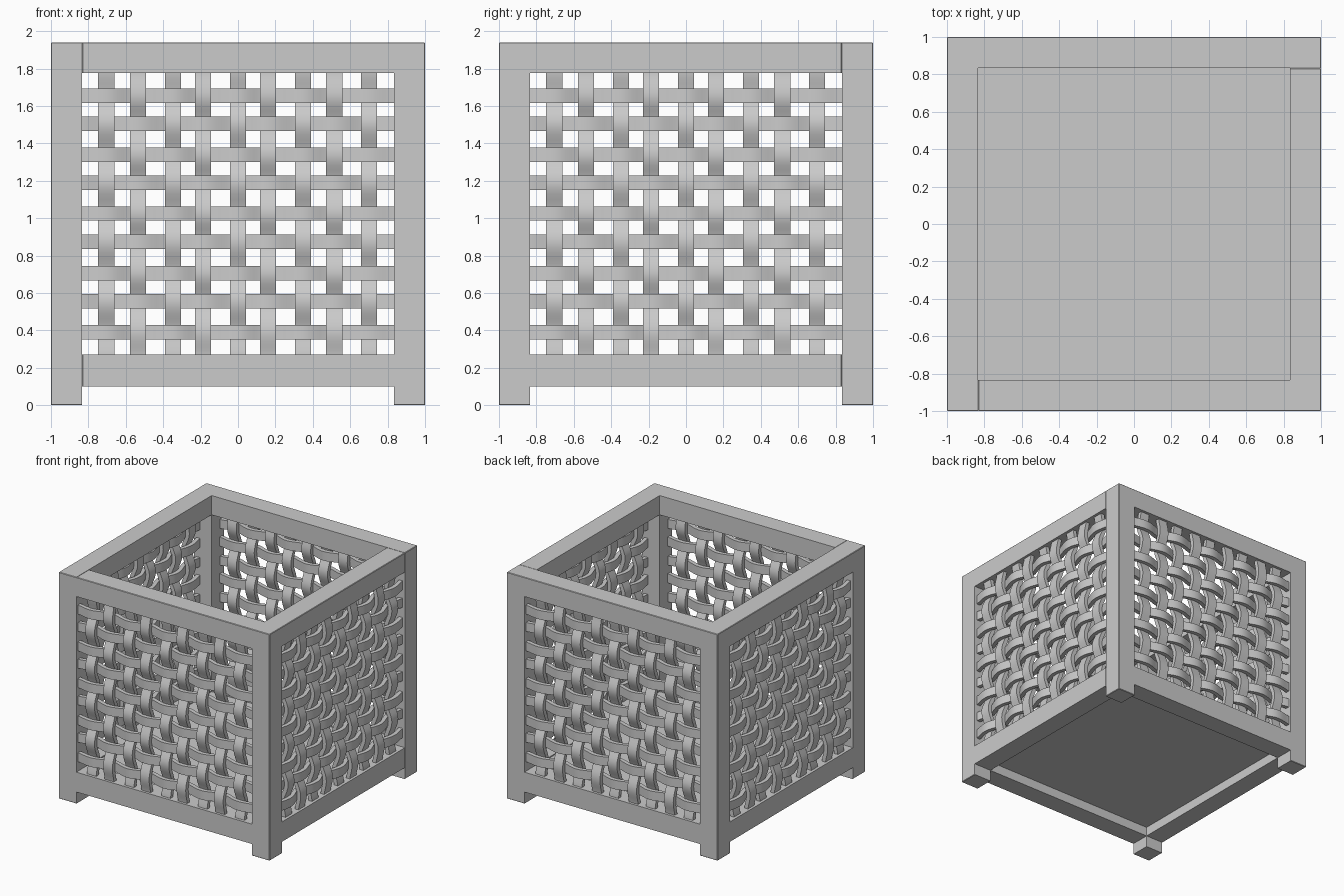
import bpy, bmesh, math
from mathutils import Matrix, Vector

cube = bpy.data.objects.get("Cube")
if cube:
    bpy.data.objects.remove(cube, do_unlink=True)

grey = bpy.data.materials.new("plain_grey")
grey.use_nodes = True
grey.diffuse_color = (0.6, 0.6, 0.6, 1)
grey.node_tree.nodes["Principled BSDF"].inputs["Base Color"].default_value = (0.6, 0.6, 0.6, 1)

INNER = 0.833
PLAN = [-1, -INNER, INNER, 1]           # plan grid: wall, inside, wall
LEVELS = [0, 0.1, 0.27, 1.775, 1.94]    # feet, lower rail, opening, upper rail
RAILS = (1, 3)


def add_object(name, bm, smooth=False):
    bmesh.ops.recalc_face_normals(bm, faces=bm.faces[:])
    mesh = bpy.data.meshes.new(name)
    bm.to_mesh(mesh)
    bm.free()
    mesh.materials.append(grey)
    obj = bpy.data.objects.new(name, mesh)
    bpy.context.collection.objects.link(obj)
    if smooth:
        bpy.ops.object.select_all(action='DESELECT')
        bpy.context.view_layer.objects.active = obj
        obj.select_set(True)
        bpy.ops.object.shade_smooth_by_angle(angle=math.radians(40))
    return obj


def frame(name, walls, posts):
    """Fuse grid cells into one timber frame; bevel the edges of its overall box."""
    cells = {(x, y, z) for x, y in walls for z in RAILS}
    cells |= {(x, y, z) for x, y in posts for z in range(4)}
    grids = (PLAN, PLAN, LEVELS)
    bm = bmesh.new()
    for cell in cells:
        for axis in range(3):
            for side in (0, 1):
                near = list(cell)
                near[axis] += 2 * side - 1
                if tuple(near) in cells:
                    continue
                a, b = [k for k in range(3) if k != axis]
                corners = []
                for da, db in ((0, 0), (1, 0), (1, 1), (0, 1)):
                    idx = list(cell)
                    idx[axis] += side
                    idx[a] += da
                    idx[b] += db
                    corners.append(bm.verts.new([grids[k][idx[k]] for k in range(3)]))
                bm.faces.new(corners)
    bmesh.ops.remove_doubles(bm, verts=bm.verts[:], dist=0.001)
    bmesh.ops.recalc_face_normals(bm, faces=bm.faces[:])
    bmesh.ops.dissolve_limit(bm, angle_limit=0.01, verts=bm.verts[:], edges=bm.edges[:])
    ends = [[f(v.co[k] for v in bm.verts) for f in (min, max)] for k in range(3)]

    def on_box(edge):
        p, q = (v.co for v in edge.verts)
        return sum(any(abs(p[k] - e) + abs(q[k] - e) < 0.001 for e in ends[k])
                   for k in range(3)) >= 2

    bmesh.ops.bevel(bm, geom=[e for e in bm.edges if on_box(e)], offset=0.004,
                    offset_type='OFFSET', segments=1, affect='EDGES')
    add_object(name, bm)


# Two L-shaped frames that meet at opposite corners
frame("back_and_right_frame", [(0, 0), (0, 1), (0, 2), (1, 2), (2, 2)],
      [(0, 0), (0, 2), (2, 2)])
frame("front_and_left_frame", [(1, 0), (2, 0), (2, 1)], [(2, 0)])

# Floor board
bm = bmesh.new()
bmesh.ops.create_cube(bm, size=1, matrix=Matrix.Translation((0, 0, 0.22)) @
                      Matrix.Diagonal((2 * INNER, 2 * INNER, 0.08, 1)))
add_object("floor", bm)

# Woven panels, set close to the outer faces
COLS = [-0.705, -0.535, -0.347, -0.187, 0, 0.16, 0.347, 0.515, 0.70]
ROWS = [0.39, 0.555, 0.705, 0.875, 1.025, 1.19, 1.34, 1.505, 1.655]
MID, SWING, THICK, STEPS = 0.96, 0.022, 0.034, 6


def wave(knots, start, end, sign):
    """Positions along a strip and its swing in and out at each crossing."""
    pts = [(start - 0.02, 0)]
    pts += [(k, sign * SWING * (-1) ** i) for i, k in enumerate(knots)]
    pts.append((end + 0.02, 0))
    path = []
    for (a, da), (b, db) in zip(pts, pts[1:]):
        for s in range(STEPS):
            t = s / STEPS
            path.append((a + (b - a) * t, da + (db - da) * (1 - math.cos(math.pi * t)) / 2))
    return path + [pts[-1]]


def strip(bm, path, centre, width, place):
    """Sweep a flat rectangle along the wave."""
    rings = []
    for i, (s, d) in enumerate(path):
        p, q = path[max(i - 1, 0)], path[min(i + 1, len(path) - 1)]
        tan = Vector((q[0] - p[0], q[1] - p[1])).normalized()
        ring = []
        for side, face in ((-1, -1), (1, -1), (1, 1), (-1, 1)):
            h = face * THICK / 2
            ring.append(bm.verts.new(place(s - tan.y * h, centre + side * width / 2,
                                           d + tan.x * h)))
        rings.append(ring)
    for r, n in zip(rings, rings[1:]):
        for k in range(4):
            bm.faces.new((r[k], r[(k + 1) % 4], n[(k + 1) % 4], n[k]))
    bm.faces.new(rings[0])
    bm.faces.new(rings[-1])


def woven_panel(name, locate):
    bm = bmesh.new()
    for j, u in enumerate(COLS):
        path = wave(ROWS, LEVELS[2], LEVELS[3], -(-1) ** j)
        strip(bm, path, u, 0.087, lambda s, c, d: locate(c, MID + d, s))
    for i, z in enumerate(ROWS):
        path = wave(COLS, -INNER, INNER, (-1) ** i)
        strip(bm, path, z, 0.077, lambda s, c, d: locate(s, MID + d, c))
    add_object(name, bm, smooth=True)


woven_panel("front_weave", lambda u, out, z: (u, -out, z))
woven_panel("back_weave", lambda u, out, z: (u, out, z))
woven_panel("left_weave", lambda u, out, z: (out, u, z))
woven_panel("right_weave", lambda u, out, z: (-out, u, z))
